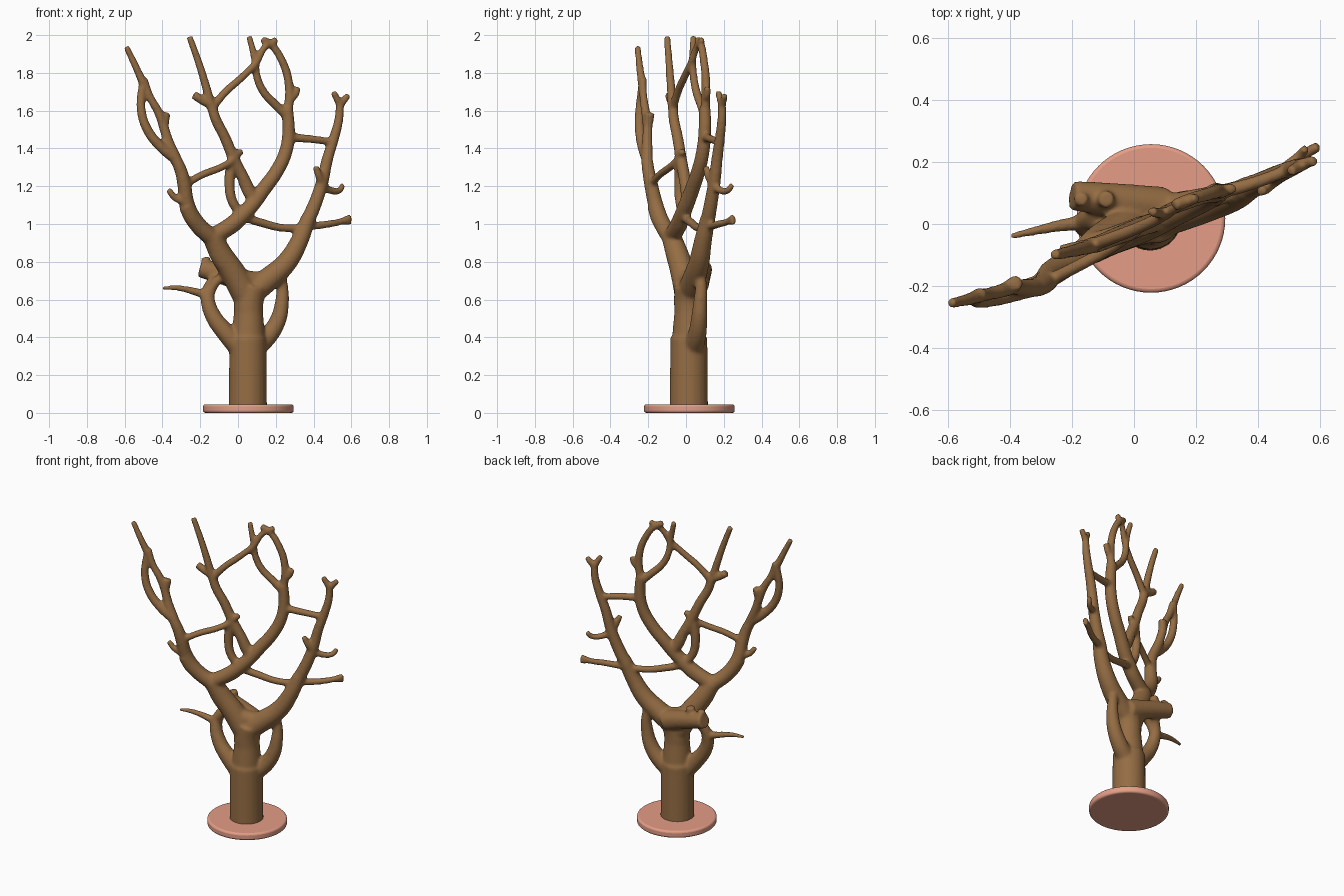
import bpy, bmesh, math


def material(name, rgb):
    m = bpy.data.materials.new(name)
    m.diffuse_color = (*rgb, 1)
    return m


bark = material("brown bark", (0.30, 0.153, 0.057))
clay = material("salmon base", (0.78, 0.34, 0.24))

curve = bpy.data.curves.new("branch_paths", 'CURVE')
curve.dimensions = '3D'
curve.bevel_depth = 1.0
curve.bevel_resolution = 8
curve.resolution_u = 6
curve.use_fill_caps = True


def limb(r0, r1, *pts):
    """Smooth tapered tube through (x, y, z) points."""
    s = curve.splines.new('BEZIER')
    s.bezier_points.add(len(pts) - 1)
    for i, (b, p) in enumerate(zip(s.bezier_points, pts)):
        b.co = p
        b.radius = r0 + (r1 - r0) * i / (len(pts) - 1)
        b.handle_left_type = b.handle_right_type = 'AUTO'


# trunk
limb(.102, .098, (.052, .015, .02), (.052, .015, .2), (.052, .015, .40))
limb(.098, .076, (.052, .015, .30), (.054, .015, .42), (.056, .015, .55))
limb(.076, .082, (.056, .015, .50), (.058, .015, .60), (.075, .02, .67))
# rounded crotches where the limbs part
limb(.052, .048, (-.11, -.06, .86), (-.065, -.04, .785), (0, -.01, .725), (.09, .025, .70),
     (.18, .055, .72), (.25, .07, .785), (.30, .085, .865))
limb(.042, .042, (-.275, -.165, 1.10), (-.235, -.14, 1.02), (-.145, -.08, .945), (-.04, -.04, .985), (.04, -.01, 1.06))
limb(.030, .030, (.16, .04, 1.22), (.085, .01, 1.145), (.025, -.005, 1.23))
# left main limb up to the left crown
limb(.075, .052, (.045, .015, .62), (-.025, -.015, .74), (-.095, -.05, .85), (-.14, -.08, .94))
limb(.048, .030, (-.13, -.075, .92), (-.215, -.125, 1.0), (-.268, -.16, 1.10),
     (-.285, -.185, 1.21), (-.305, -.20, 1.29), (-.345, -.21, 1.37))
limb(.030, .021, (-.325, -.205, 1.34), (-.41, -.23, 1.41), (-.48, -.245, 1.50),
     (-.512, -.245, 1.60), (-.51, -.235, 1.70), (-.495, -.225, 1.775))
limb(.024, .017, (-.495, -.23, 1.73), (-.54, -.245, 1.83), (-.592, -.256, 1.94))
limb(.030, .020, (-.325, -.205, 1.34), (-.37, -.205, 1.44), (-.395, -.205, 1.52),
     (-.425, -.215, 1.60), (-.465, -.225, 1.67), (-.495, -.23, 1.76))
limb(.026, .026, (-.395, -.205, 1.50), (-.383, -.19, 1.59))
limb(.022, .017, (-.29, -.18, 1.12), (-.335, -.19, 1.14), (-.37, -.20, 1.185))
# link from left crown to the centre
limb(.021, .021, (-.28, -.185, 1.21), (-.19, -.14, 1.26), (-.08, -.08, 1.305),
     (-.03, -.045, 1.34), (-.015, -.03, 1.385))
limb(.022, .019, (-.015, -.035, 1.36), (.02, -.015, 1.388))
# middle limb
limb(.046, .032, (-.13, -.075, .935), (-.03, -.04, 1.00), (.06, -.005, 1.085),
     (.14, .035, 1.19), (.205, .065, 1.28), (.255, .09, 1.39), (.268, .10, 1.50), (.26, .10, 1.61))
limb(.026, .017, (.262, .10, 1.57), (.20, .08, 1.63), (.135, .055, 1.70), (.10, .04, 1.78),
     (.09, .035, 1.86), (.078, .035, 1.92), (.058, .04, 1.995))
limb(.026, .020, (.262, .10, 1.58), (.272, .105, 1.68), (.265, .105, 1.77),
     (.235, .095, 1.86), (.18, .08, 1.945), (.128, .06, 1.98))
limb(.019, .018, (.165, .07, 1.945), (.205, .085, 1.98))
limb(.022, .018, (.27, .10, 1.655), (.30, .11, 1.68), (.318, .115, 1.725))
# centre left branch rising to the tip
limb(.034, .027, (.08, .01, 1.13), (.035, -.005, 1.23), (-.02, -.025, 1.34),
     (-.07, -.045, 1.46), (-.12, -.065, 1.56), (-.14, -.07, 1.63))
limb(.026, .018, (-.135, -.07, 1.60), (-.17, -.08, 1.73), (-.21, -.09, 1.86), (-.258, -.10, 1.993))
limb(.024, .024, (-.14, -.07, 1.63), (-.19, -.08, 1.655), (-.235, -.09, 1.685))
# link from that branch to the top loop
limb(.023, .018, (-.14, -.07, 1.61), (-.07, -.045, 1.695), (.03, -.005, 1.785),
     (.10, .03, 1.86), (.13, .05, 1.92), (.165, .07, 1.96))
# looping branch from centre knot out to the right
limb(.030, .020, (-.03, -.03, 1.34), (-.045, -.035, 1.22), (-.025, -.03, 1.11),
     (.04, -.005, 1.04), (.13, .03, 1.005), (.25, .07, .978), (.38, .12, .985))
limb(.022, .017, (.36, .12, .985), (.48, .175, 1.00), (.55, .225, 1.015), (.597, .25, 1.038))
limb(.018, .015, (.55, .225, 1.015), (.598, .255, 1.008))
# right main limb
limb(.070, .040, (.07, .02, .64), (.17, .045, .715), (.26, .07, .80), (.325, .09, .91),
     (.372, .115, 1.03))
limb(.040, .021, (.355, .11, .99), (.405, .13, 1.10), (.445, .15, 1.22), (.475, .165, 1.35),
     (.51, .18, 1.46), (.535, .19, 1.56), (.54, .19, 1.65))
limb(.021, .018, (.54, .19, 1.63), (.505, .17, 1.70))
limb(.021, .018, (.54, .19, 1.63), (.565, .20, 1.66), (.585, .205, 1.685))
limb(.024, .018, (.45, .15, 1.20), (.43, .12, 1.25), (.41, .105, 1.305))
limb(.022, .016, (.445, .15, 1.20), (.50, .19, 1.175), (.54, .225, 1.18), (.555, .245, 1.21))
limb(.024, .020, (.265, .10, 1.46), (.38, .13, 1.45), (.50, .175, 1.435))
# low loop on the right of the trunk
limb(.055, .026, (.10, .04, .35), (.17, .06, .42), (.215, .07, .50), (.232, .075, .58),
     (.235, .08, .66), (.22, .075, .76))
# low loop on the left, with its twig
limb(.055, .026, (0, .0, .35), (-.07, -.01, .43), (-.13, -.01, .51), (-.16, .0, .60),
     (-.15, .02, .67), (-.10, .06, .73))
limb(.026, .024, (-.155, .005, .62), (-.11, 0, .70), (-.03, 0, .735))
limb(.027, .011, (-.15, .005, .62), (-.22, -.002, .64), (-.31, -.02, .66), (-.40, -.04, .662))
# sawn off stump at the back with its knob
limb(.065, .048, (.10, .055, .675), (-.05, .075, .725), (-.20, .092, .765))
limb(.030, .028, (-.09, .08, .74), (-.09, .08, .825))
limb(.026, .024, (-.165, .08, .76), (-.172, .08, .825))

# turn paths into one fused, softened tree
paths = bpy.data.objects.new("branch_paths", curve)
bpy.context.collection.objects.link(paths)
bpy.context.view_layer.update()
mesh = bpy.data.meshes.new_from_object(paths.evaluated_get(bpy.context.evaluated_depsgraph_get()))
bpy.data.objects.remove(paths)
bm = bmesh.new()
bm.from_mesh(mesh)
bmesh.ops.remove_doubles(bm, verts=bm.verts, dist=1e-5)
bmesh.ops.recalc_face_normals(bm, faces=bm.faces)
bm.to_mesh(mesh)
bm.free()
mesh.materials.clear()
mesh.materials.append(bark)
tree = bpy.data.objects.new("tree", mesh)
bpy.context.collection.objects.link(tree)
fuse = tree.modifiers.new("fuse", 'REMESH')
fuse.mode = 'VOXEL'
fuse.voxel_size = 0.0075
fuse.use_smooth_shade = True
soft = tree.modifiers.new("soften", 'SMOOTH')
soft.factor = 0.5
soft.iterations = 16

# round base plate with softened rim
bpy.ops.mesh.primitive_cylinder_add(vertices=64, radius=.24, depth=.045, location=(.055, .018, .0225))
base = bpy.context.object
base.name = "base_plate"
base.data.materials.append(clay)
bpy.ops.object.shade_smooth_by_angle(angle=math.radians(40))
bev = base.modifiers.new("rim", 'BEVEL')
bev.width = .012
bev.segments = 3
